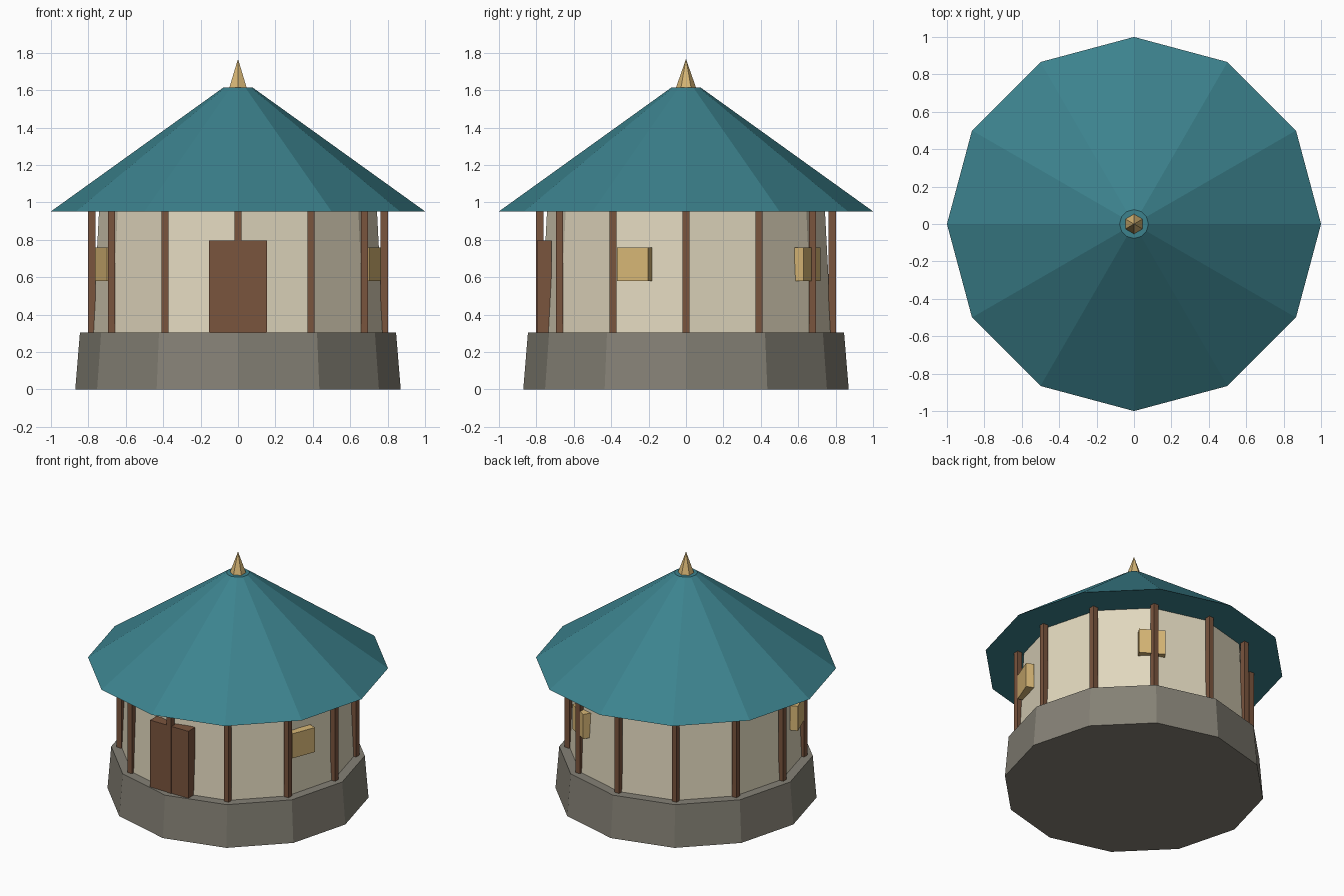
import bpy
import bmesh
from math import cos, sin, pi
from mathutils import Matrix

cube = bpy.data.objects.get("Cube")
if cube:
    bpy.data.objects.remove(cube)


def make_material(name, rgb):
    mat = bpy.data.materials.new(name)
    mat.use_nodes = True
    color = (*rgb, 1.0)
    mat.diffuse_color = color
    mat.node_tree.nodes["Principled BSDF"].inputs["Base Color"].default_value = color
    return mat


teal = make_material("teal_roof", (0.045, 0.225, 0.27))
cream = make_material("cream_plaster", (0.75, 0.68, 0.51))
stone = make_material("grey_stone", (0.235, 0.22, 0.18))
wood = make_material("brown_wood", (0.195, 0.09, 0.048))
gold = make_material("pale_gold", (0.68, 0.47, 0.18))


def finish(name, bm, mat):
    mesh = bpy.data.meshes.new(name)
    bm.to_mesh(mesh)
    bm.free()
    mesh.materials.append(mat)
    obj = bpy.data.objects.new(name, mesh)
    bpy.context.collection.objects.link(obj)
    return obj


def frustum(name, sides, r_low, r_high, z_low, z_high, mat):
    """Upright capped cone with a corner on the y axis."""
    bm = bmesh.new()
    rings = []
    for r, z in ((r_low, z_low), (r_high, z_high)):
        angles = [pi / 2 + 2 * pi * i / sides for i in range(sides)]
        if r == 0:
            rings.append([bm.verts.new((0, 0, z))] * sides)
        else:
            rings.append([bm.verts.new((r * cos(a), r * sin(a), z)) for a in angles])
    low, high = rings
    for i in range(sides):
        j = (i + 1) % sides
        side = [low[i], low[j], high[j], high[i]]
        bm.faces.new(side if r_high else side[:3])
    bm.faces.new(low[::-1])
    if r_high:
        bm.faces.new(high)
    return finish(name, bm, mat)


def box(name, center, size, mat, turn=0.0):
    bm = bmesh.new()
    bmesh.ops.create_cube(bm, size=1, matrix=Matrix.Diagonal((*size, 1)))
    obj = finish(name, bm, mat)
    obj.location = center
    obj.rotation_euler.z = turn
    return obj


# Twelve-sided body, roof and pointed finial
SIDES = 12
BASE_TOP, EAVES, ROOF_TOP = 0.305, 0.952, 1.615
frustum("stone_base", SIDES, 0.87, 0.845, 0, BASE_TOP, stone)
frustum("wall", SIDES, 0.777, 0.743, BASE_TOP, EAVES, cream)
frustum("roof", SIDES, 1.0, 0.077, EAVES, ROOF_TOP, teal)
frustum("finial", 6, 0.053, 0, ROOF_TOP, 1.767, gold)

# Square posts around the wall, one at each corner
for i in range(SIDES):
    a = 2 * pi * i / SIDES
    box(f"post_{i + 1}", (0.782 * cos(a), 0.782 * sin(a), (BASE_TOP + EAVES) / 2),
        (0.038, 0.038, EAVES - BASE_TOP), wood)

# Front door
box("door", (0, -0.758, 0.55), (0.31, 0.077, 0.49), wood)

# Windows, placed by their angle from the door
for name, offset in (("left", 1.2), ("back", 2.6), ("right", -1.2)):
    a = offset - pi / 2
    box(f"{name}_window", (0.759 * cos(a), 0.759 * sin(a), 0.67),
        (0.055, 0.178, 0.18), gold, turn=a)
